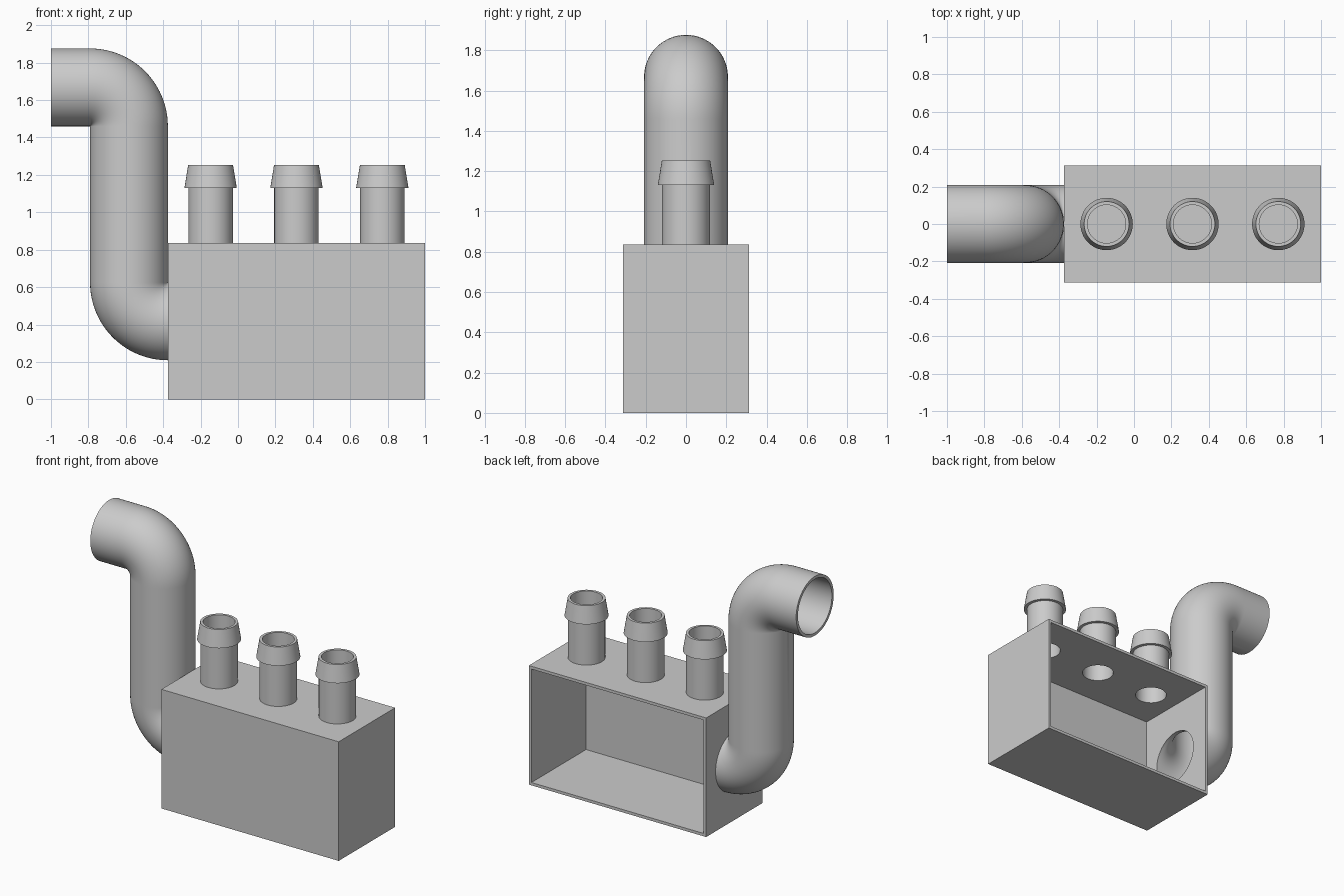
import bpy, bmesh
from math import sin, cos, pi, radians
from mathutils import Vector

cube = bpy.data.objects.get("Cube")
if cube:
    bpy.data.objects.remove(cube, do_unlink=True)

grey = bpy.data.materials.new("plain_grey")
grey.use_nodes = True
GREY = (0.6, 0.6, 0.6, 1)
grey.diffuse_color = GREY
grey.node_tree.nodes["Principled BSDF"].inputs["Base Color"].default_value = GREY

SIDES = 64
WALL = 0.02
LEFT, RIGHT, DEPTH, HEIGHT = -0.375, 1.0, 0.3125, 0.835
PIPE_R, PIPE_Z = 0.208, 0.417
NOZZLE_X = [0.3125 + i * 0.459 for i in (-1, 0, 1)]
BORE = 0.102


def finish(name, bm, smooth=True):
    bmesh.ops.remove_doubles(bm, verts=bm.verts, dist=0.0001)
    bmesh.ops.recalc_face_normals(bm, faces=bm.faces)
    mesh = bpy.data.meshes.new(name)
    bm.to_mesh(mesh)
    bm.free()
    mesh.materials.append(grey)
    obj = bpy.data.objects.new(name, mesh)
    bpy.context.collection.objects.link(obj)
    if smooth:
        select(obj)
        bpy.ops.object.shade_smooth_by_angle(angle=radians(30))
    return obj


def select(obj):
    bpy.ops.object.select_all(action='DESELECT')
    obj.select_set(True)
    bpy.context.view_layer.objects.active = obj


def skin(bm, rings):
    """Closed loop of rings: the last ring joins back to the first."""
    for r0, r1 in zip(rings, rings[1:] + rings[:1]):
        for i in range(SIDES):
            j = (i + 1) % SIDES
            bm.faces.new((r0[i], r0[j], r1[j], r1[i]))


def box(name, lo, hi):
    bm = bmesh.new()
    bmesh.ops.create_cube(bm, size=1)
    lo, hi = Vector(lo), Vector(hi)
    for v in bm.verts:
        v.co = (lo + hi) / 2 + v.co * (hi - lo)
    return finish(name, bm, False)


def cylinder(name, radius, length, centre, turn=0):
    bpy.ops.mesh.primitive_cylinder_add(vertices=SIDES, radius=radius, depth=length,
                                        location=centre, rotation=(0, turn, 0))
    obj = bpy.context.object
    obj.name = name
    return obj


def cut(target, cutter):
    cutter.hide_render = True
    mod = target.modifiers.new("cut", 'BOOLEAN')
    mod.operation, mod.solver, mod.object = 'DIFFERENCE', 'EXACT', cutter
    select(target)
    bpy.ops.object.modifier_apply(modifier=mod.name)
    bpy.data.objects.remove(cutter, do_unlink=True)


# Box, open at the back, with holes under the nozzles and beside the pipe
tank = box("box", (LEFT, -DEPTH, 0), (RIGHT, DEPTH, HEIGHT))
cut(tank, box("cavity", (LEFT + WALL, -DEPTH + WALL, WALL),
              (RIGHT - WALL, DEPTH + 0.1, HEIGHT - WALL)))
for x in NOZZLE_X:
    cut(tank, cylinder("nozzle_hole", BORE, 0.1, (x, 0, HEIGHT)))
cut(tank, cylinder("pipe_hole", PIPE_R - WALL, 0.1, (LEFT, 0, PIPE_Z), pi / 2))
select(tank)
bpy.ops.object.shade_smooth_by_angle(angle=radians(30))

# Barbed hose nozzles, lathed from a closed profile of (radius, height)
profile = [(BORE, HEIGHT), (0.119, HEIGHT), (0.119, 1.13),
           (0.14, 1.13), (0.12, 1.252), (BORE, 1.252)]
for n, x in enumerate(NOZZLE_X):
    bm = bmesh.new()
    skin(bm, [[bm.verts.new((x + r * cos(2 * pi * i / SIDES), r * sin(2 * pi * i / SIDES), z))
               for i in range(SIDES)] for r, z in profile])
    finish(f"nozzle_{n + 1}", bm)

# Hollow S-shaped pipe: path of (x, z, outward direction across the pipe)
STEPS = 24
TOP_Z = 1.46
path = []
for i in range(STEPS + 1):
    a = -pi / 2 - pi / 2 * i / STEPS
    path.append((LEFT + PIPE_R * cos(a), PIPE_Z + PIPE_R + PIPE_R * sin(a), cos(a), sin(a)))
bend_x = LEFT - 2 * PIPE_R
for i in range(STEPS + 1):
    a = pi / 2 * i / STEPS
    path.append((bend_x + PIPE_R * cos(a), TOP_Z + PIPE_R * sin(a), -cos(a), -sin(a)))
path.append((-1.0, TOP_Z + PIPE_R, 0, -1))

bm = bmesh.new()


def ring(point, radius):
    x, z, nx, nz = point
    angles = [2 * pi * i / SIDES for i in range(SIDES)]
    return [bm.verts.new((x + radius * cos(a) * nx, radius * sin(a), z + radius * cos(a) * nz))
            for a in angles]


outer = [ring(p, PIPE_R) for p in path]
inner = [ring(p, PIPE_R - WALL) for p in reversed(path)]
skin(bm, outer + inner)
finish("pipe", bm)
